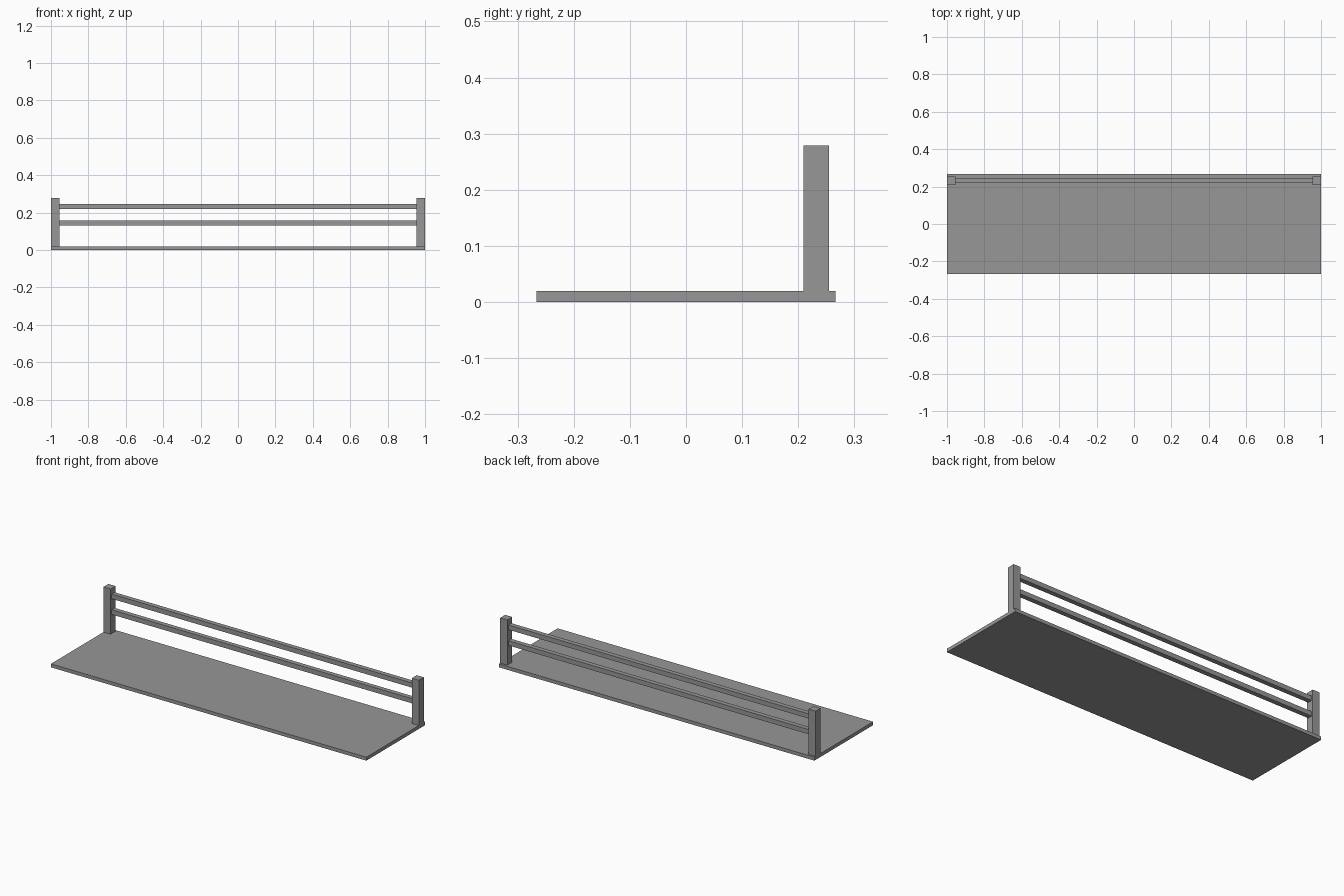
import bpy

if "Cube" in bpy.data.objects:
    bpy.data.objects.remove(bpy.data.objects["Cube"])

grey = bpy.data.materials.new("mid_grey")
grey.use_nodes = True
colour = (0.31, 0.31, 0.31, 1)
grey.diffuse_color = colour
grey.node_tree.nodes["Principled BSDF"].inputs["Base Color"].default_value = colour


def box(name, low, high):
    """Add a box spanning two opposite corners."""
    centre = [(a + b) / 2 for a, b in zip(low, high)]
    bpy.ops.mesh.primitive_cube_add(size=1, location=centre)
    obj = bpy.context.object
    obj.name = name
    obj.scale = [b - a for a, b in zip(low, high)]
    bpy.ops.object.transform_apply(location=False, rotation=False, scale=True)
    obj.data.materials.append(grey)
    return obj


POST = 0.045       # post thickness
DECK = 0.02        # deck thickness
RAIL = 0.027       # rail thickness
rail_y = 0.232     # centre line of the railing

# Flat deck
box("deck", (-1, -0.266, 0), (1, 0.266, DECK))

# End posts
for name, x in (("right_post", -1), ("left_post", 1 - POST)):
    box(name, (x, rail_y - POST / 2, DECK), (x + POST, rail_y + POST / 2, 0.279))

# Rails between the posts
for name, z in (("lower_rail", 0.13), ("upper_rail", 0.22)):
    box(name, (POST - 1, rail_y - RAIL / 2, z), (1 - POST, rail_y + RAIL / 2, z + RAIL))
